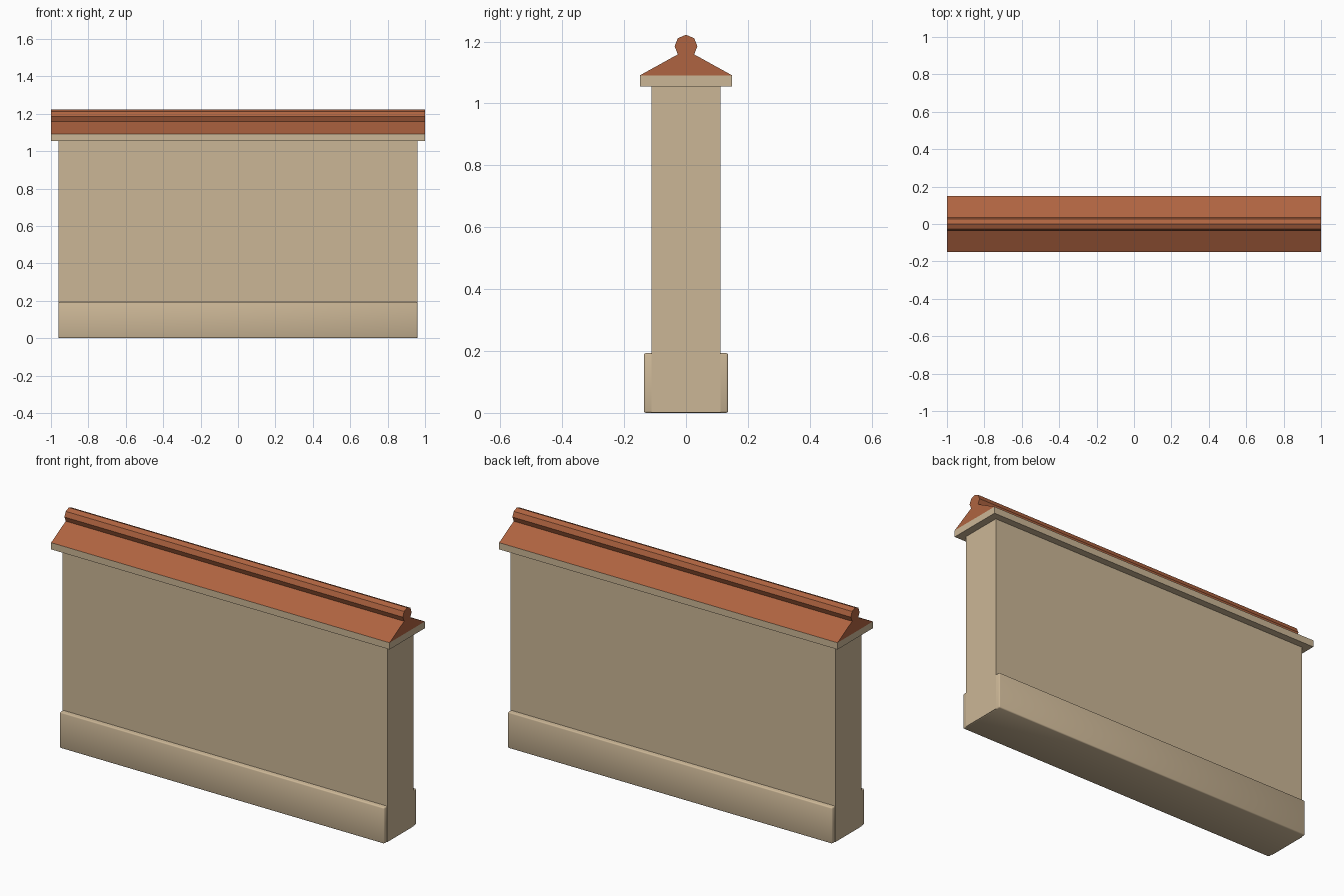
import bpy, bmesh, math

if "Cube" in bpy.data.objects:
    bpy.data.objects.remove(bpy.data.objects["Cube"])


def material(name, rgb):
    m = bpy.data.materials.new(name)
    m.diffuse_color = (*rgb, 1)
    m.use_nodes = True
    m.node_tree.nodes["Principled BSDF"].inputs["Base Color"].default_value = m.diffuse_color
    return m


STONE = material("tan stone", (0.60, 0.47, 0.305))
TILE = material("terracotta", (0.43, 0.127, 0.052))


def extrude_x(name, profile, half_length, mat):
    """Extrude a (y, z) outline along x, centred on the origin."""
    bm = bmesh.new()
    ends = [[bm.verts.new((x, y, z)) for y, z in profile]
            for x in (-half_length, half_length)]
    bm.faces.new(ends[0])
    bm.faces.new(ends[1])
    n = len(profile)
    for i in range(n):
        j = (i + 1) % n
        bm.faces.new((ends[0][i], ends[0][j], ends[1][j], ends[1][i]))
    bmesh.ops.recalc_face_normals(bm, faces=bm.faces[:])
    mesh = bpy.data.meshes.new(name)
    bm.to_mesh(mesh)
    bm.free()
    mesh.materials.append(mat)
    obj = bpy.data.objects.new(name, mesh)
    bpy.context.collection.objects.link(obj)
    return obj


def rect(half_width, z0, z1):
    return [(-half_width, z0), (half_width, z0), (half_width, z1), (-half_width, z1)]


# Wall body and overhanging cap slab
extrude_x("wall", rect(0.111, 0.001, 1.06), 0.96, STONE)
extrude_x("cap_slab", rect(0.149, 1.055, 1.091), 1.0, STONE)

# Softly rounded plinth, almost flush with the wall ends
plinth = extrude_x("plinth", rect(0.136, 0.0, 0.193), 0.959, STONE)
bevel = plinth.modifiers.new("soft_edges", "BEVEL")
bevel.width = 0.006
bevel.segments = 2
for p in plinth.data.polygons:
    p.use_smooth = True

# Sloping coping topped by an eight-sided ridge roll
R, CZ = 0.037, 1.185
roll = [(R * math.sin(a), CZ + R * math.cos(a))
        for a in (math.radians(135 - 45 * i) for i in range(7))]
extrude_x("coping_with_ridge", [(-0.149, 1.091), (0.149, 1.091)] + roll, 1.0, TILE)
